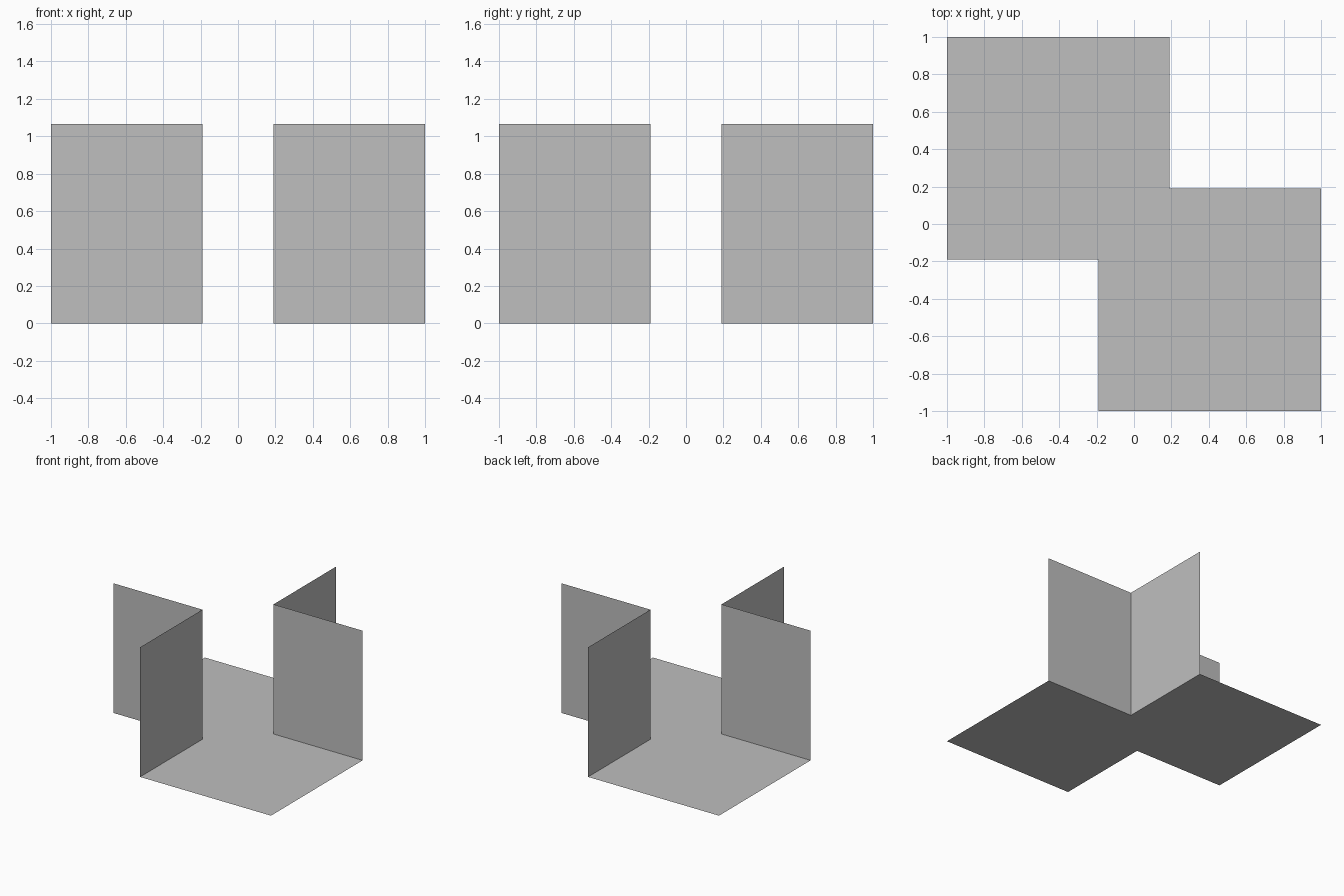
import bpy
import bmesh

cube = bpy.data.objects.get("Cube")
if cube:
    bpy.data.objects.remove(cube, do_unlink=True)

OUTER = 1.0      # half width of the floor
INNER = 0.19     # distance of the corner notches from the centre
HEIGHT = 1.065   # wall height

# Single plain grey
grey = bpy.data.materials.new("plain_grey")
grey.use_nodes = True
colour = (0.52, 0.52, 0.52, 1)
grey.diffuse_color = colour
grey.node_tree.nodes["Principled BSDF"].inputs["Base Color"].default_value = colour


def sheet_object(name, faces):
    """Make a thin sheet object from lists of corner points."""
    bm = bmesh.new()
    for corners in faces:
        bm.faces.new([bm.verts.new(c) for c in corners])
    bmesh.ops.remove_doubles(bm, verts=bm.verts, dist=0.0001)
    mesh = bpy.data.meshes.new(name)
    bm.to_mesh(mesh)
    bm.free()
    mesh.materials.append(grey)
    obj = bpy.data.objects.new(name, mesh)
    bpy.context.collection.objects.link(obj)
    return obj


def wall(a, b):
    """Upright rectangle standing on the line from a to b."""
    return [(*a, 0), (*b, 0), (*b, HEIGHT), (*a, HEIGHT)]


# Floor: a square with two opposite corners notched out
half = [(-INNER, -INNER), (-INNER, -OUTER), (OUTER, -OUTER), (OUTER, INNER)]
outline = half + [(-x, -y) for x, y in half]
sheet_object("floor", [[(x, y, 0) for x, y in outline]])

# Corner walls: an L of two sheets along each notch, facing the floor
for name, s in (("back_left_corner_wall", 1), ("front_right_corner_wall", -1)):
    corner = (s * INNER, s * INNER)
    side_end = (s * OUTER, s * INNER)
    depth_end = (s * INNER, s * OUTER)
    sheet_object(name, [wall(corner, side_end), wall(depth_end, corner)])
